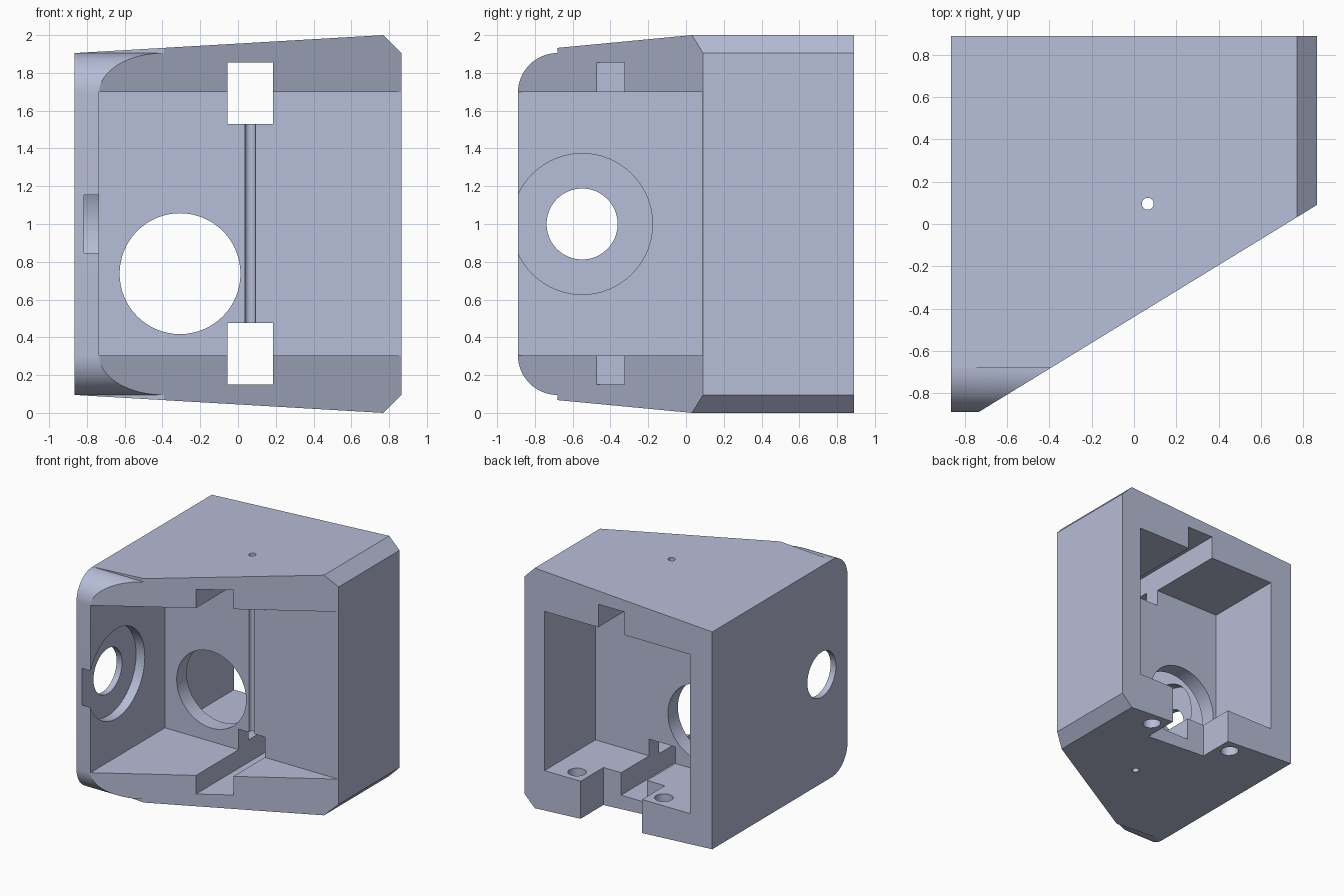
import bpy, bmesh
from math import sin, cos, pi
from mathutils import Vector

old = bpy.data.objects.get("Cube")
if old:
    bpy.data.objects.remove(old, do_unlink=True)

paint = bpy.data.materials.new("blue grey")
paint.use_nodes = True
colour = (0.47, 0.51, 0.68, 1)
paint.diffuse_color = colour
paint.node_tree.nodes["Principled BSDF"].inputs["Base Color"].default_value = colour


def prism(name, points, axis, start, end):
    """Extrude a 2D outline along an axis; the outline uses the other two axes in order."""
    bm = bmesh.new()
    ring = []
    for a, b in points:
        co = [a, b]
        co.insert(axis, start)
        ring.append(bm.verts.new(co))
    face = bm.faces.new(ring)
    new = bmesh.ops.extrude_face_region(bm, geom=[face])["geom"]
    move = Vector((0, 0, 0))
    move[axis] = end - start
    bmesh.ops.translate(bm, vec=move, verts=[g for g in new if isinstance(g, bmesh.types.BMVert)])
    bmesh.ops.recalc_face_normals(bm, faces=bm.faces)
    mesh = bpy.data.meshes.new(name)
    bm.to_mesh(mesh)
    bm.free()
    obj = bpy.data.objects.new(name, mesh)
    bpy.context.collection.objects.link(obj)
    mesh.materials.append(paint)
    return obj


def box(name, x, y, z):
    return prism(name, [(x[0], y[0]), (x[1], y[0]), (x[1], y[1]), (x[0], y[1])], 2, *z)


def arc(centre, radius, start, sweep, steps):
    angles = [start + sweep * i / steps for i in range(steps + 1)]
    return [(centre[0] + radius * cos(t), centre[1] + radius * sin(t)) for t in angles]


def rod(name, centre, radius, axis, start, end):
    return prism(name, arc(centre, radius, 0, 2 * pi, 64)[:-1], axis, start, end)


def carve(body, cutter, operation="DIFFERENCE"):
    cutter.hide_render = True
    mod = body.modifiers.new("carve", "BOOLEAN")
    mod.operation = operation
    mod.solver = "EXACT"
    mod.object = cutter
    bpy.context.view_layer.objects.active = body
    bpy.ops.object.modifier_apply(modifier=mod.name)
    bpy.data.objects.remove(cutter, do_unlink=True)


# Block with gently sloped top and bottom and chamfered side
half = [(-0.865, 0.095), (0.77, 0), (0.865, 0.095)]
body = prism("housing", half + [(x, 2 - z) for x, z in reversed(half)], 1, -1, 0.89)

# Rounded front edges
lower = arc((-0.68, 0.305), 0.21, -pi / 2, -pi / 2, 16)
side = [(1.2, -0.2), (-0.68, -0.2)] + lower
side += [(y, 2 - z) for y, z in reversed(side)]
carve(body, prism("rounding", side, 0, -1.2, 1.2), "INTERSECT")

# Slanted front opening
carve(body, prism("slant", [(-1, -1.052), (1.2, 0.295), (1.2, -1.052)], 2, -0.5, 2.5))

# Front and back chambers, split by a thin wall
carve(body, box("front_chamber", (-0.735, 1.2), (-1.2, 0.088), (0.305, 1.698)))
carve(body, box("back_chamber", (-0.66, 0.68), (0.22, 1.2), (0.337, 1.663)))

# Upper and lower slots running front to back
mid = 0.065
for z in ((0.15, 0.475), (1.53, 1.855)):
    carve(body, box("slot", (mid - 0.12, mid + 0.12), (-1.2, 1.2), z))

# Open notch in the back of the floor
carve(body, box("floor_notch", (mid - 0.283, mid + 0.283), (0.59, 1.2), (-0.3, 0.5)))

# Large hole in the dividing wall
carve(body, rod("wall_hole", (-0.307, 0.737), 0.32, 1, 0, 0.4))

# Stepped round hole in the side wall
carve(body, rod("side_recess", (-0.55, 1), 0.373, 0, -0.815, -0.6))
carve(body, rod("side_hole", (-0.55, 1), 0.188, 0, -1.1, -0.6))

# Narrow vertical bore and the two floor screw holes
carve(body, rod("bore", (mid, 0.096), 0.028, 2, -0.3, 2.3))
for dx in (-0.4, 0.4):
    carve(body, rod("screw_hole", (mid + dx, 0.77), 0.07, 2, -0.3, 0.5))

bpy.ops.object.select_all(action="DESELECT")
body.select_set(True)
bpy.context.view_layer.objects.active = body
bpy.ops.object.shade_smooth_by_angle(angle=pi / 9)
